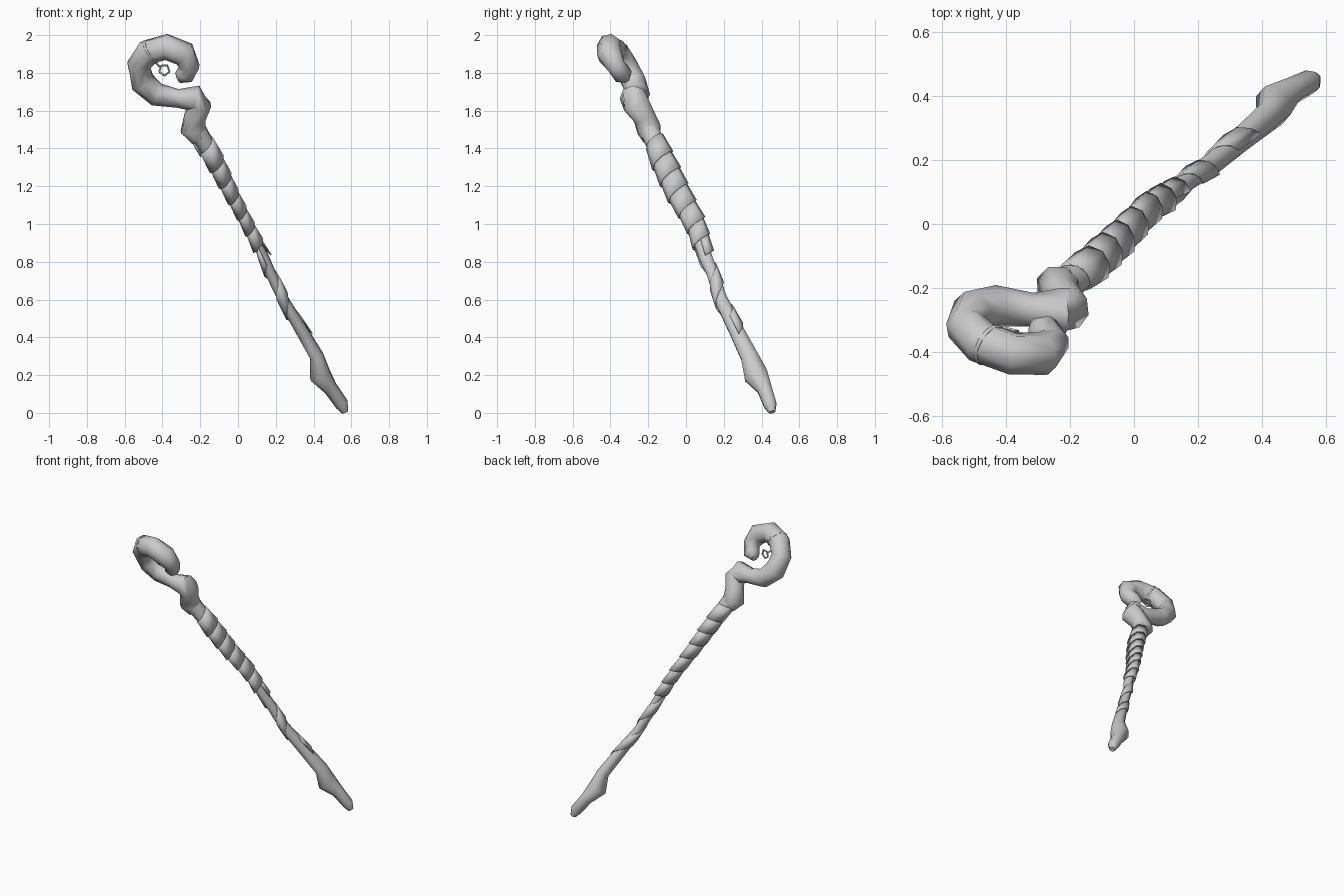
import bpy, bmesh, math
from mathutils import Vector, Matrix

if "Cube" in bpy.data.objects:
    bpy.data.objects.remove(bpy.data.objects["Cube"])

# centre line of the staff: x, y, z, half width, half depth
SHAFT = [(.567, .455, .004, .018, .018), (.55, .445, .045, .036, .036), (.49, .415, .13, .038, .042),
         (.435, .37, .2, .058, .066), (.417, .335, .3, .037, .048), (.34, .27, .43, .033, .041),
         (.24, .185, .6, .028, .036), (.172, .14, .74, .028, .032), (.14, .105, .82, .026, .036),
         (.05, .053, 1.0, .023, .046), (-.03, -.035, 1.15, .028, .056), (-.105, -.105, 1.3, .038, .058),
         (-.175, -.165, 1.43, .045, .05), (-.215, -.19, 1.49, .052, .054)]
CROOK = [(-.205, -.185, 1.45, .045, .045), (-.238, -.195, 1.5, .068, .066), (-.228, -.22, 1.565, .057, .06),
         (-.2, -.265, 1.635, .058, .072), (-.222, -.275, 1.665, .066, .074), (-.32, -.268, 1.665, .047, .052),
         (-.43, -.255, 1.685, .06, .062), (-.505, -.275, 1.75, .066, .066), (-.525, -.32, 1.84, .062, .062),
         (-.475, -.37, 1.91, .066, .068), (-.38, -.405, 1.937, .064, .068), (-.285, -.405, 1.9, .066, .066),
         (-.255, -.37, 1.835, .05, .052), (-.28, -.335, 1.79, .052, .05), (-.318, -.325, 1.775, .03, .03)]


def frames(path):
    """Centre, two cross axes and radii at each point, carried along without twisting."""
    pts = [Vector(p[:3]) for p in path]
    u, out = Vector((1, 0, 0)), []
    for i, p in enumerate(path):
        t = (pts[min(i + 1, len(pts) - 1)] - pts[max(i - 1, 0)]).normalized()
        u = (u - t * u.dot(t)).normalized()
        out.append((pts[i], u.copy(), t.cross(u), p[3], p[4]))
    return out


def finish(name, verts, faces, angle=40):
    me = bpy.data.meshes.new(name)
    me.from_pydata(verts, [], faces)
    bm = bmesh.new()
    bm.from_mesh(me)
    bmesh.ops.recalc_face_normals(bm, faces=bm.faces)
    bm.to_mesh(me)
    bm.free()
    ob = bpy.data.objects.new(name, me)
    bpy.context.collection.objects.link(ob)
    bpy.context.view_layer.objects.active = ob
    ob.select_set(True)
    bpy.ops.object.shade_smooth_by_angle(angle=math.radians(angle))
    ob.select_set(False)
    return ob


def tube(name, path, n=8):
    verts, faces = [], []
    fr = frames(path)
    for c, u, v, a, b in fr:
        for k in range(n):
            w = math.tau * (k + .5) / n
            verts.append(c + (u * a * math.cos(w) + v * b * math.sin(w)) * 1.04)
    for i in range(len(fr) - 1):
        for k in range(n):
            m = (k + 1) % n
            faces.append((i*n + k, i*n + m, i*n + n + m, i*n + n + k))
    faces += [tuple(range(n)), tuple(range(len(verts) - n, len(verts)))]
    return finish(name, verts, faces, 60)


def wrap(name, z0, z1, turns, width, lift):
    """Ribbon wound round the shaft, its lower edge standing proud."""
    fr = frames(SHAFT)

    def on_shaft(z, w, extra):
        i = max(j for j in range(len(fr) - 1) if fr[j][0].z <= z or j == 0)
        f = (z - fr[i][0].z) / (fr[i+1][0].z - fr[i][0].z)
        c, u, v, a, b = [p * (1 - f) + q * f for p, q in zip(fr[i], fr[i+1])]
        return c + u * (a + extra) * math.cos(w) + v * (b + extra) * math.sin(w)

    steps = int(turns * 8)
    verts, faces = [], []
    for s in range(steps + 1):
        z = z0 + (z1 - z0) * s / steps
        w = math.tau * s / 8
        verts += [on_shaft(z - width / 2, w, lift), on_shaft(z + width / 2, w, .003)]
        if s:
            faces.append((2*s - 2, 2*s, 2*s + 1, 2*s - 1))
    ob = finish(name, verts, faces, 30)
    m = ob.modifiers.new("thickness", 'SOLIDIFY')
    m.thickness, m.offset = .006, 0


# wooden staff
tube("shaft", SHAFT)
tube("crook", CROOK)

# grip wrapping and the looser twist below it
wrap("grip_wrap", .87, 1.43, 6.5, .1, .013)
wrap("lower_twist", .45, .84, 1.75, .1, .007)

# cord tied round the crook
fr = frames(CROOK)[9]
centre = fr[0].lerp(Vector(CROOK[10][:3]), .25)
axis = fr[1].cross(fr[2])
rot = axis.to_track_quat('Z', 'Y').to_matrix().to_4x4()
N = 12
loop = [centre + rot @ Vector((.069 * math.cos(math.tau*k/N), .069 * math.sin(math.tau*k/N), o))
        for o in (-.006, .006) for k in range(N)]
band = finish("cord_band", loop, [(k, (k+1) % N, N + (k+1) % N, N + k) for k in range(N)])
m = band.modifiers.new("thickness", 'SOLIDIFY')
m.thickness = .006

# hanging cord and five-sided ring
tube("hanging_cord", [(-.445, -.37, 1.87, .005, .005), (-.428, -.345, 1.845, .005, .005),
                      (-.41, -.33, 1.828, .005, .005)], 5)
bpy.ops.mesh.primitive_torus_add(major_segments=5, minor_segments=5, major_radius=.029, minor_radius=.006,
                                 location=(-.39, -.33, 1.815), rotation=(math.pi/2, .3, -.25))
bpy.context.object.name = "hanging_ring"
